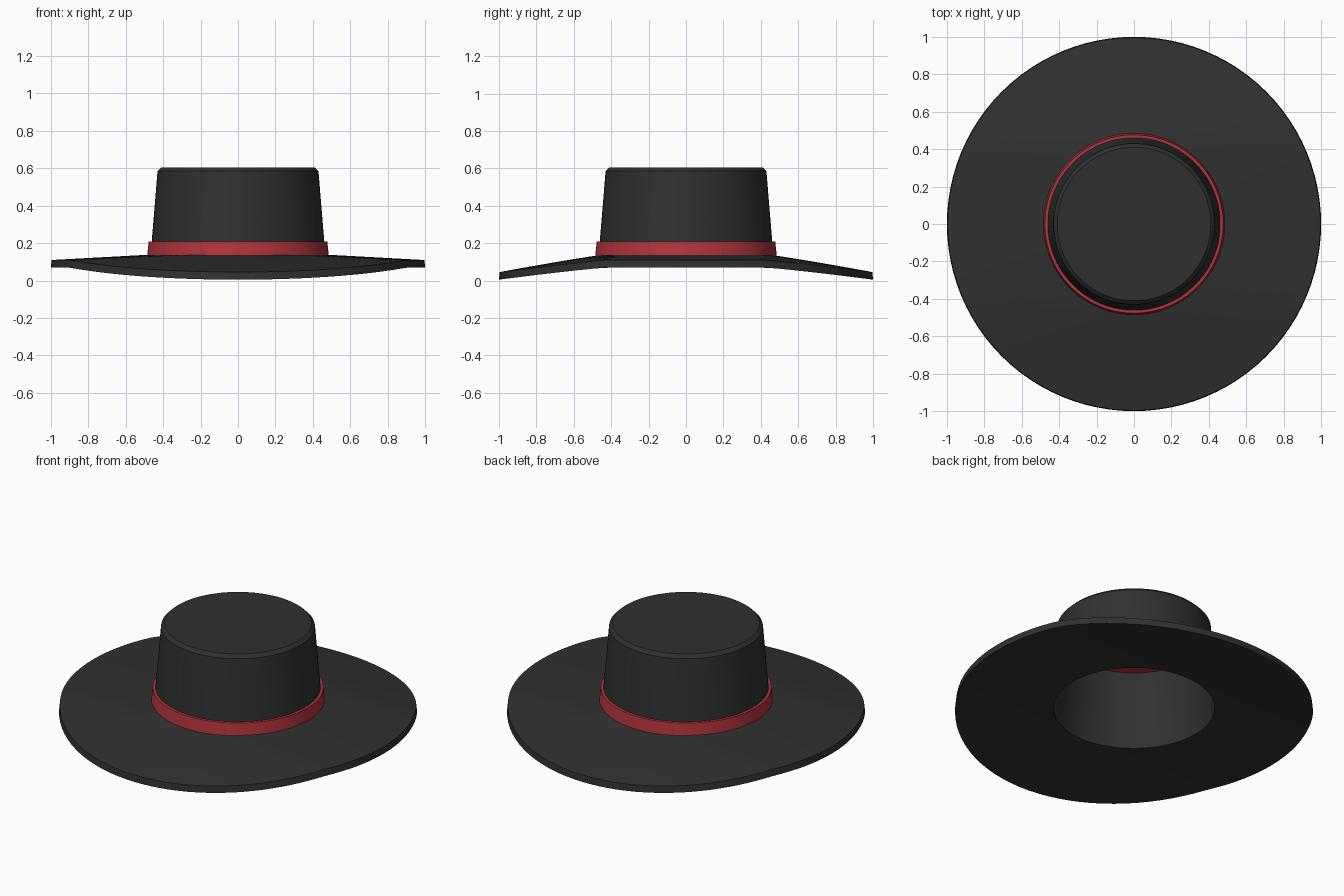
import bpy, math

if "Cube" in bpy.data.objects:
    bpy.data.objects.remove(bpy.data.objects["Cube"])

SEGMENTS = 96


def material(name, colour):
    m = bpy.data.materials.new(name)
    m.use_nodes = True
    m.diffuse_color = colour
    m.node_tree.nodes["Principled BSDF"].inputs["Base Color"].default_value = colour
    return m


def droop(x, y, z):
    """Bend the brim down towards the front and back."""
    t = max(0.0, abs(y) - 0.42) / 0.58
    return x, y, z - 0.065 * t ** 1.15


def revolve(name, profile, mat, closed=False, bend=None):
    """Spin (radius, height) points about z; radius 0 makes a pole."""
    verts, faces, rings = [], [], []
    for r, z in profile:
        count = SEGMENTS if r > 0 else 1
        rings.append(range(len(verts), len(verts) + count))
        for i in range(count):
            a = math.tau * i / SEGMENTS
            p = (r * math.cos(a), r * math.sin(a), z)
            verts.append(bend(*p) if bend else p)
    pairs = list(zip(rings, rings[1:]))
    if closed:
        pairs.append((rings[-1], rings[0]))
    for lo, hi in pairs:
        for i in range(SEGMENTS):
            j = (i + 1) % SEGMENTS
            if len(lo) == 1:
                faces.append((lo[0], hi[j], hi[i]))
            elif len(hi) == 1:
                faces.append((lo[i], lo[j], hi[0]))
            else:
                faces.append((lo[i], lo[j], hi[j], hi[i]))
    mesh = bpy.data.meshes.new(name)
    mesh.from_pydata(verts, [], faces)
    mesh.materials.append(mat)
    obj = bpy.data.objects.new(name, mesh)
    bpy.context.collection.objects.link(obj)
    bpy.ops.object.select_all(action="DESELECT")
    obj.select_set(True)
    bpy.context.view_layer.objects.active = obj
    bpy.ops.object.shade_smooth_by_angle(angle=math.radians(30))
    return obj


felt = material("charcoal_felt", (0.03, 0.03, 0.03, 1))
ribbon = material("red_ribbon", (0.45, 0.035, 0.045, 1))

# Brim: thin plate with an open centre, thinning towards its rim
steps = 10
radii = [0.45 + 0.55 * i / steps for i in range(steps + 1)]
underside = [(r, 0.07) for r in radii]
upper = [(r * 0.996, 0.14 - 0.03 * (r - 0.45) / 0.55) for r in reversed(radii)]
revolve("brim", underside + upper, felt, closed=True, bend=droop)

# Crown: hollow tapered shell with a chamfered top edge
revolve("crown", [(0, 0.54), (0.405, 0.54), (0.45, 0.1), (0.47, 0.1),
                  (0.43, 0.585), (0.41, 0.605), (0, 0.605)], felt)

# Ribbon band around the foot of the crown
revolve("hat_band", [(0.46, 0.135), (0.485, 0.135), (0.477, 0.21), (0.455, 0.21)],
        ribbon, closed=True)

# Red lining under the crown top
revolve("crown_lining", [(0.405, 0.53), (0, 0.53)], ribbon)
